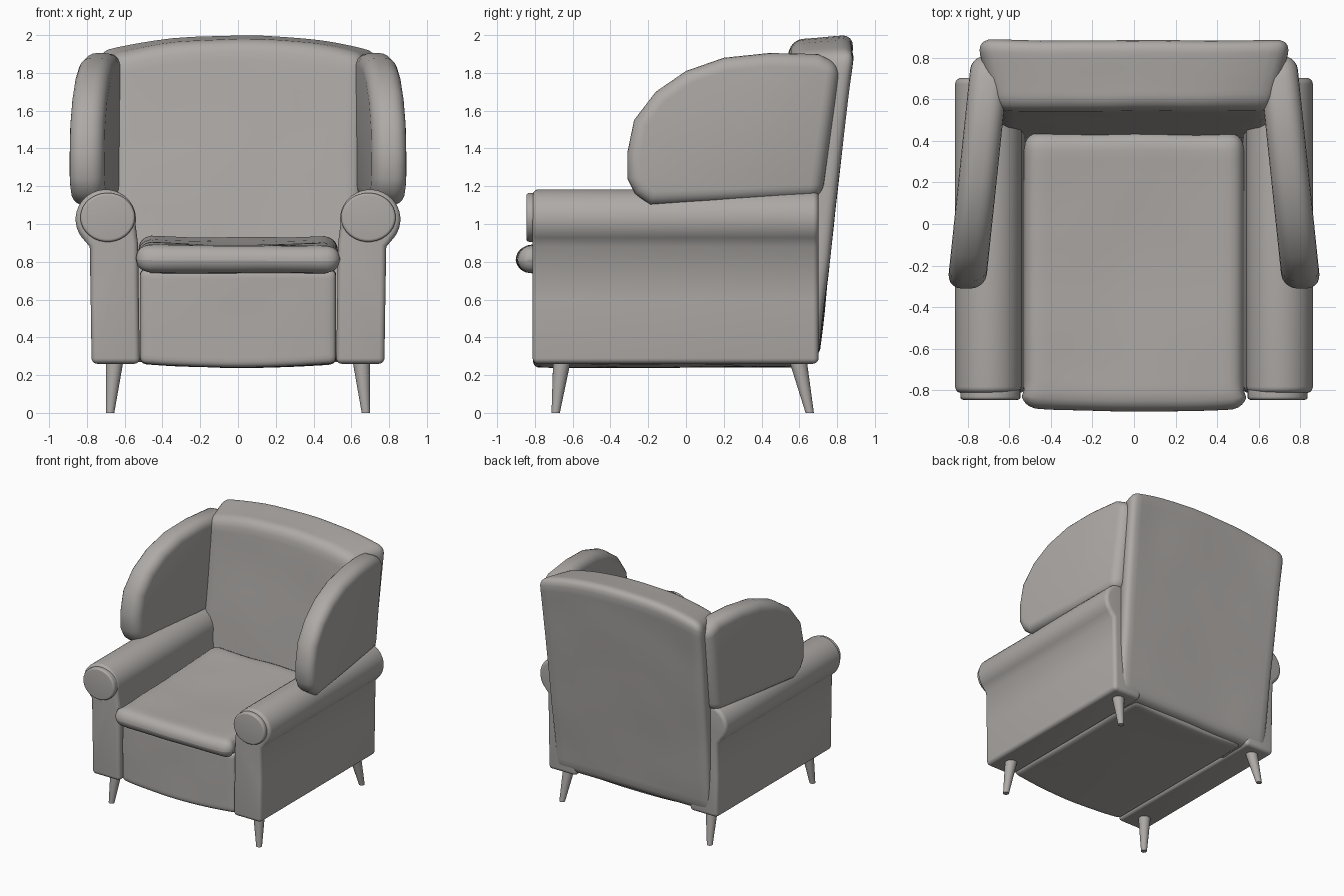
import bpy, bmesh, math
from mathutils import Vector, noise

if "Cube" in bpy.data.objects:
    bpy.data.objects.remove(bpy.data.objects["Cube"], do_unlink=True)

# One upholstery colour for the whole chair
COLOUR = (0.42, 0.40, 0.385, 1)
fabric = bpy.data.materials.new("warm grey")
fabric.use_nodes = True
fabric.diffuse_color = COLOUR
shader = next(n for n in fabric.node_tree.nodes if n.type == 'BSDF_PRINCIPLED')
shader.inputs["Base Color"].default_value = COLOUR
shader.inputs["Roughness"].default_value = 0.8


def finish(name, bm, angle=50):
    bmesh.ops.recalc_face_normals(bm, faces=bm.faces)
    mesh = bpy.data.meshes.new(name)
    bm.to_mesh(mesh)
    bm.free()
    mesh.materials.append(fabric)
    obj = bpy.data.objects.new(name, mesh)
    bpy.context.collection.objects.link(obj)
    bpy.ops.object.select_all(action='DESELECT')
    obj.select_set(True)
    bpy.context.view_layer.objects.active = obj
    bpy.ops.object.shade_smooth_by_angle(angle=math.radians(angle))
    return obj


def pillow(name, low, high, radius, shape, wrinkle=0.008):
    """Rounded box between two corners, then bent by shape(point)."""
    low, high = Vector(low), Vector(high)
    centre, half = (low + high) / 2, (high - low) / 2
    bm = bmesh.new()
    bmesh.ops.create_cube(bm, size=2)
    bmesh.ops.subdivide_edges(bm, edges=bm.edges[:], cuts=21, use_grid_fill=True)
    for v in bm.verts:
        # crowd the grid towards the edges so that they round cleanly
        p = Vector([math.copysign(1 - (1 - min(abs(c), 1)) ** 2, c) * h
                    for c, h in zip(v.co, half)])
        core = Vector([max(r - h, min(h - r, c))
                       for c, h, r in zip(p, half, (radius,) * 3)])
        p = core + (p - core).normalized() * radius + centre
        p = shape(p)
        v.co = p + Vector((0, 1, 1)) * noise.noise(p * 3) * wrinkle
    return finish(name, bm)


def prism(name, outline, place, bevel):
    """Closed outline swept between two ends; place(a, b, end) gives a point."""
    bm = bmesh.new()
    ends = [[bm.verts.new(place(a, b, e)) for a, b in outline] for e in (-1, 1)]
    for ring in ends:
        bm.faces.new(ring)
    n = len(outline)
    for i in range(n):
        j = (i + 1) % n
        bm.faces.new((ends[0][i], ends[0][j], ends[1][j], ends[1][i]))
    bmesh.ops.recalc_face_normals(bm, faces=bm.faces)
    sharp = [e for e in bm.edges if e.calc_face_angle(0) > math.radians(50)]
    bmesh.ops.bevel(bm, geom=sharp, offset=bevel, segments=5, profile=0.5,
                    affect='EDGES', clamp_overlap=True)
    return finish(name, bm)


def ellipse(cx, cz, rx, rz, start, stop, steps):
    angles = [math.radians(start + (stop - start) * i / steps) for i in range(steps + 1)]
    return [(cx + rx * math.cos(t), cz + rz * math.sin(t)) for t in angles]


# Seat base with a gently bowed front and sagging underside
def bow_base(p):
    u = 1 - (p.x / 0.52) ** 2
    p.y -= 0.02 * u * (p.y < 0)
    p.z -= 0.02 * u * (p.z < 0.4)
    return p


pillow("seat_base", (-0.52, -0.79, 0.26), (0.52, 0.64, 0.76), 0.035, bow_base, 0.005)


# Seat cushion, dished in the middle and rising to the back
def dish_cushion(p):
    u, w = p.x / 0.55, (p.y + 0.22) / 0.66
    if p.z > 0.82:
        p.z += 0.025 * (w + 0.4) - 0.025 * max(0, 1 - u * u) * max(0, 1 - w * w)
    p.x *= 0.97 + 0.03 * (p.y < -0.8)
    p.y -= 0.015 * (1 - u * u) * (w < 0)
    return p


pillow("seat_cushion", (-0.545, -0.885, 0.74), (0.545, 0.44, 0.905), 0.08, dish_cushion)


# Reclined backrest, crowned on top and wider behind
def lean_back(p):
    t = (p.z - 0.27) / 1.73
    depth = (p.y - 0.36) / 0.34
    p.z -= t * 0.09 * abs(p.x / 0.76) ** 2.5 + 0.025 * (1 - depth) * t
    p.x *= (0.95 + 0.05 * t) * (0.88 + 0.12 * depth)
    p.y += 0.11 * 1.73 * t
    return p


pillow("backrest", (-0.76, 0.36, 0.27), (0.76, 0.70, 2.0), 0.07, lean_back)

# Cross-section of the rolled arm, and outline of the wing seen from the side
arm_outline = ([(0.52, 0.26), (0.775, 0.26), (0.78, 0.6), (0.785, 0.88)]
               + ellipse(0.70, 1.025, 0.16, 0.158, -38, 190, 22)
               + [(0.53, 0.9)])
cap_outline = ellipse(0.69, 1.035, 0.145, 0.13, 0, 348, 29)
wing_outline = [(-0.19, 1.10), (-0.27, 1.16), (-0.31, 1.24), (-0.31, 1.38),
                (-0.275, 1.55), (-0.16, 1.70), (0, 1.81), (0.2, 1.88), (0.44, 1.905),
                (0.70, 1.90), (0.82, 1.84), (0.72, 1.14), (0.3, 1.12)]

for side, s in (("left", 1), ("right", -1)):
    prism(side + "_arm", arm_outline,
          lambda x, z, e: (s * x, -0.055 + 0.757 * e, z), 0.03)
    prism(side + "_arm_cap", cap_outline,
          lambda x, z, e: (s * x, -0.815 + 0.03 * e, z), 0.015)
    prism(side + "_wing", wing_outline,
          lambda y, z, e: (s * (0.80 - 0.105 * (y + 0.25) + 0.092 * e), y, z), 0.07)

    # Splayed tapered legs: foot position and top position
    for end, foot_y, top_y in (("front", -0.69, -0.655), ("back", 0.655, 0.59)):
        bm = bmesh.new()
        bmesh.ops.create_cone(bm, cap_ends=True, segments=20, radius1=0.022,
                              radius2=0.048, depth=1)
        for v in bm.verts:
            t = v.co.z + 0.5
            v.co = (v.co.x + s * (0.677 - 0.025 * t),
                    v.co.y + foot_y + (top_y - foot_y) * t, 0.29 * t)
        finish(f"{side}_{end}_leg", bm)
